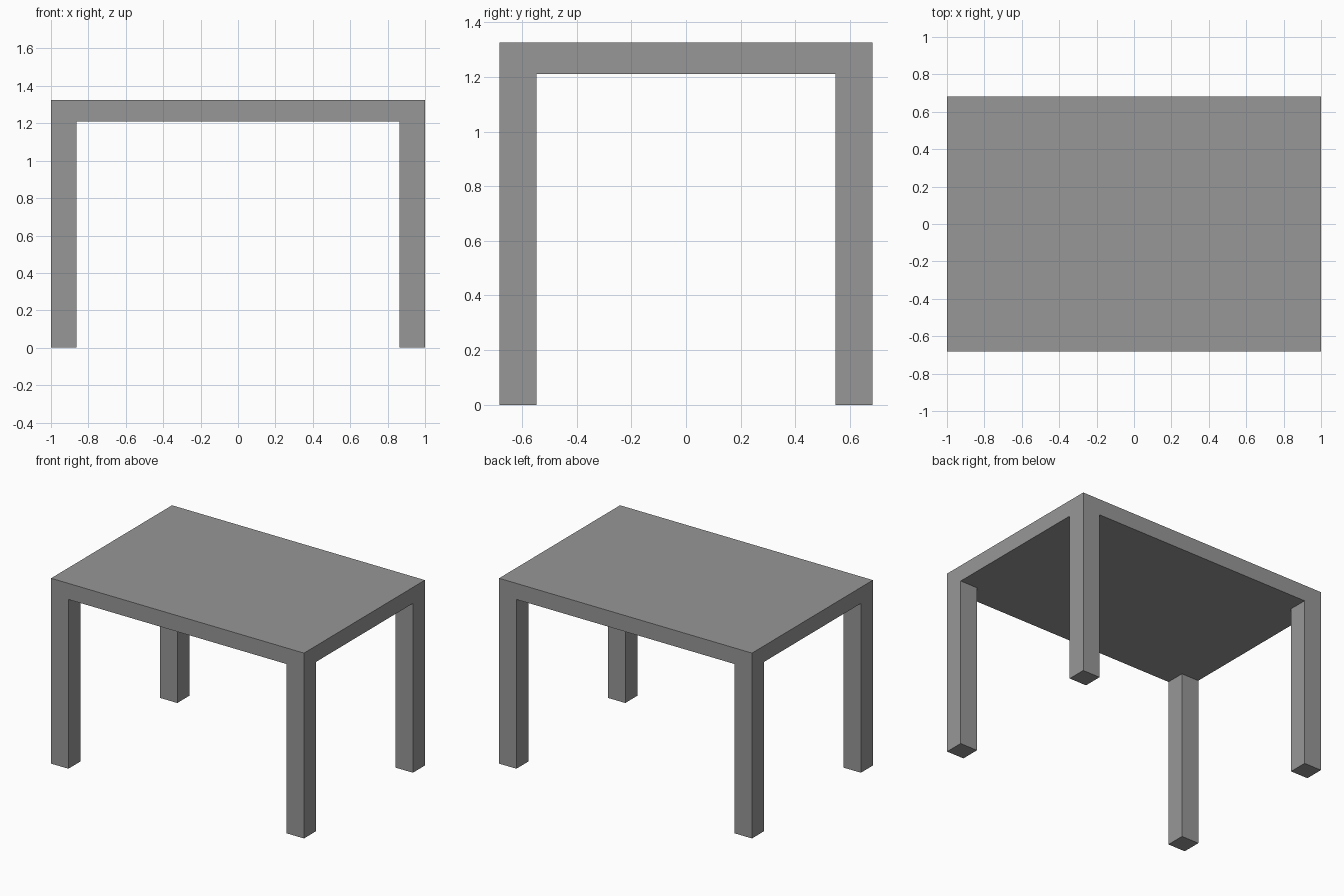
import bpy
import bmesh

cube = bpy.data.objects.get("Cube")
if cube:
    bpy.data.objects.remove(cube, do_unlink=True)

# Overall size, inner edges of the legs, and heights
HALF_X, HALF_Y = 1.0, 0.683
INNER_X, INNER_Y = 0.863, 0.547
TOP, UNDERSIDE = 1.325, 1.21

grey = bpy.data.materials.new("grey")
grey.use_nodes = True
colour = (0.31, 0.31, 0.31, 1)
grey.diffuse_color = colour
grey.node_tree.nodes["Principled BSDF"].inputs["Base Color"].default_value = colour

# Tabletop slab
bm = bmesh.new()
bmesh.ops.create_cube(bm, size=2)
for v in bm.verts:
    v.co = (v.co.x * HALF_X, v.co.y * HALF_Y, TOP if v.co.z > 0 else UNDERSIDE)

# Slice the slab along the inner edges of the legs
for sign in (-1, 1):
    for point, normal in (((sign * INNER_X, 0, 0), (1, 0, 0)),
                          ((0, sign * INNER_Y, 0), (0, 1, 0))):
        bmesh.ops.bisect_plane(bm, geom=bm.verts[:] + bm.edges[:] + bm.faces[:],
                               plane_co=point, plane_no=normal)

# Extrude the four underside corners down into legs
bm.normal_update()
corners = []
for f in bm.faces:
    c = f.calc_center_median()
    if f.normal.z < -0.5 and abs(c.x) > INNER_X and abs(c.y) > INNER_Y:
        corners.append(f)
for face in corners:
    result = bmesh.ops.extrude_discrete_faces(bm, faces=[face])
    for v in result["faces"][0].verts:
        v.co.z = 0

# Merge flat regions into clean faces
bmesh.ops.dissolve_limit(bm, angle_limit=0.01, verts=bm.verts[:], edges=bm.edges[:])
bmesh.ops.recalc_face_normals(bm, faces=bm.faces[:])

mesh = bpy.data.meshes.new("table")
bm.to_mesh(mesh)
bm.free()
mesh.materials.append(grey)
bpy.context.collection.objects.link(bpy.data.objects.new("table", mesh))
